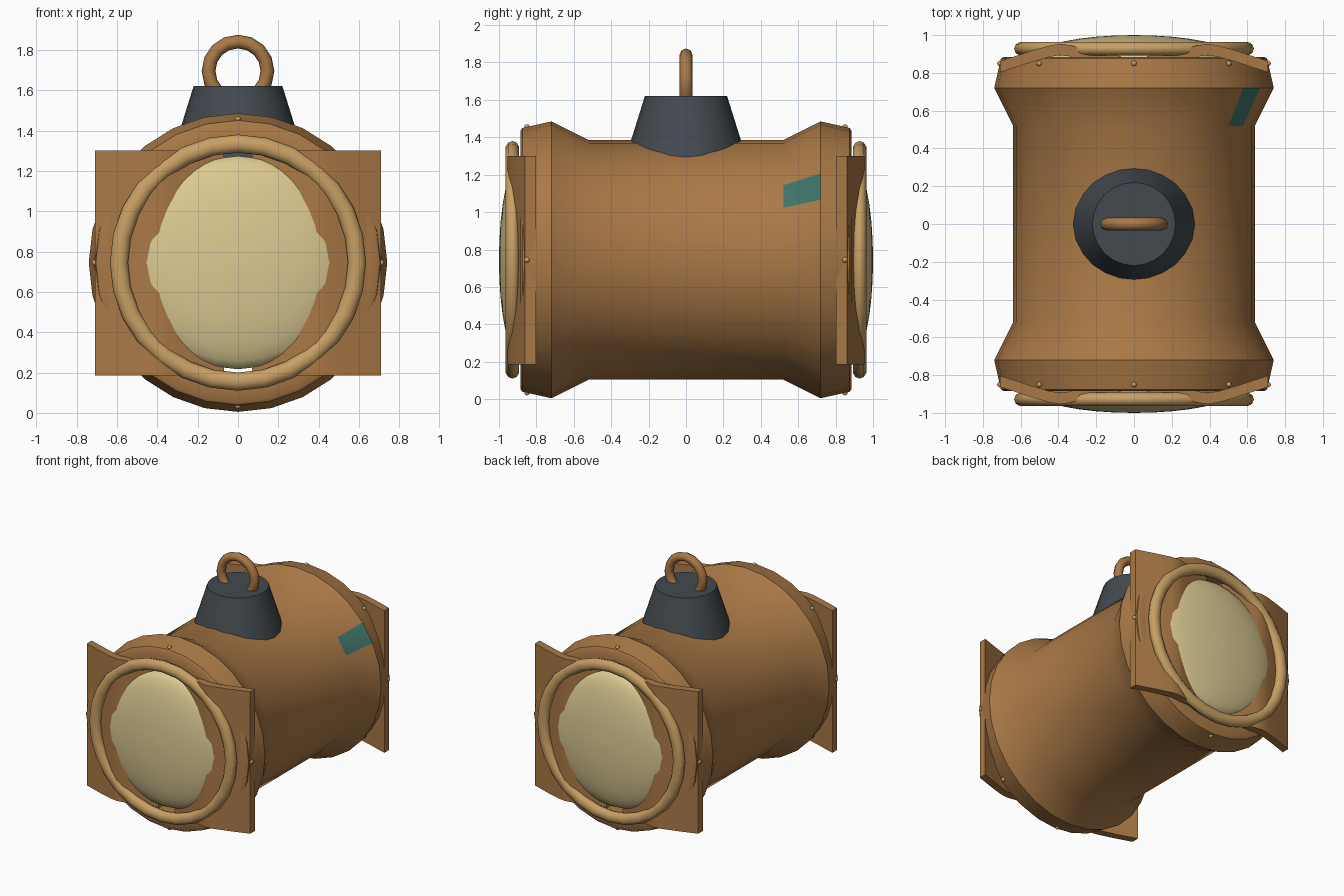
import bpy, math
from math import sin, cos, pi, radians

if "Cube" in bpy.data.objects:
    bpy.data.objects.remove(bpy.data.objects["Cube"])

ZC = 0.745   # height of the barrel axis


def mat(name, col):
    m = bpy.data.materials.new(name)
    m.diffuse_color = (*col, 1)
    m.use_nodes = True
    m.node_tree.nodes["Principled BSDF"].inputs["Base Color"].default_value = m.diffuse_color
    return m


BROWN = mat("brown", (0.40, 0.19, 0.062))
TAN = mat("tan", (0.58, 0.35, 0.13))
CREAM = mat("cream", (0.72, 0.59, 0.29))
DARK = mat("charcoal", (0.055, 0.067, 0.078))
TEAL = mat("teal", (0.048, 0.17, 0.14))


def add(name, verts, faces, *mats, angle=35):
    me = bpy.data.meshes.new(name)
    me.from_pydata(verts, [], faces)
    me.validate()
    ob = bpy.data.objects.new(name, me)
    bpy.context.collection.objects.link(ob)
    for m in mats:
        me.materials.append(m)
    finish(ob, angle)
    return ob


def finish(ob, angle=35):
    bpy.ops.object.select_all(action='DESELECT')
    bpy.context.view_layer.objects.active = ob
    ob.select_set(True)
    bpy.ops.object.mode_set(mode='EDIT')
    bpy.ops.mesh.select_all(action='SELECT')
    bpy.ops.mesh.normals_make_consistent(inside=False)
    bpy.ops.object.mode_set(mode='OBJECT')
    bpy.ops.object.shade_smooth_by_angle(angle=radians(angle))


def lathe_y(name, prof, n, *mats, closed=False):
    """Revolve (radius, y) points around the barrel axis."""
    v = [(r * cos(2 * pi * i / n), y, ZC + r * sin(2 * pi * i / n))
         for r, y in prof for i in range(n)]
    k = len(prof)
    f = [(j * n + i, j * n + (i + 1) % n, (j + 1) % k * n + (i + 1) % n, (j + 1) % k * n + i)
         for j in range(k if closed else k - 1) for i in range(n)]
    return add(name, v, f, *mats)


def torus(name, loc, major, minor, n, m, material):
    bpy.ops.mesh.primitive_torus_add(location=loc, rotation=(pi / 2, 0, 0), major_radius=major,
                                     minor_radius=minor, major_segments=n, minor_segments=m)
    ob = bpy.context.object
    ob.name = name
    ob.data.materials.append(material)
    finish(ob, 60)
    return ob


# Flared hollow barrel
half = [(0.64, 0.52), (0.74, 0.72), (0.705, 0.875), (0.69, 0.885), (0.61, 0.885)]
prof = [(r, -y) for r, y in reversed(half)] + half
barrel = lathe_y("barrel", prof, 28, BROWN, TEAL, closed=True)

# Teal patch: one panel of the rear flare
for p in barrel.data.polygons:
    c = p.center
    a = math.degrees(math.atan2(c.z - ZC, c.x))
    if 0.55 < c.y < 0.7 and 26 < a < 38:
        p.material_index = 1

# Parts repeated at both ends
wing = [(0.07, 0.888), (0.285, 0.932), (0.34, 0.947), (0.39, 0.954), (0.45, 0.944), (0.55, 0.915), (0.71, 0.862)]
for end, s in (("front", -1), ("rear", 1)):
    # Bent square end plate in two halves
    for side, sx in (("left", -1), ("right", 1)):
        loop = [(x, y) for x, y in wing] + [(x, y - 0.06) for x, y in reversed(wing)]
        n = len(loop)
        v = [(sx * x, s * y, z) for z in (0.185, 1.30) for x, y in loop]
        f = [(i, (i + 1) % n, n + (i + 1) % n, n + i) for i in range(n)]
        k = len(wing)
        for o in (0, n):
            f += [(o + i, o + i + 1, o + n - 2 - i, o + n - 1 - i) for i in range(k - 1)]
        add(f"{end}_plate_{side}", v, f, BROWN, angle=30)

    # Rim ring
    torus(f"{end}_rim", (0, s * 0.928, ZC), 0.59, 0.045, 28, 10, TAN).scale = (1, 1, 0.85)

    # Shallow domed lens
    steps = 8
    dome = [(0.528 * cos(pi / 2 * i / steps) + 0.0005, s * (0.885 + 0.115 * sin(pi / 2 * i / steps)))
            for i in range(steps + 1)]
    lathe_y(f"{end}_lens", [(0.0005, s * 0.88)] + dome, 28, CREAM)

    # Rivets around the flare
    for i in range(8):
        a = pi / 4 * i
        bpy.ops.mesh.primitive_uv_sphere_add(segments=8, ring_count=6, radius=0.015,
                                             location=(0.71 * cos(a), s * 0.85, ZC + 0.71 * sin(a)))
        ob = bpy.context.object
        ob.name = f"{end}_rivet_{i + 1}"
        ob.data.materials.append(TAN)
        finish(ob, 60)

# Tapered cap on top
bpy.ops.mesh.primitive_cone_add(vertices=24, radius1=0.345, radius2=0.22, depth=0.40,
                                location=(0, 0, 1.42))
cap = bpy.context.object
cap.name = "top_cap"
cap.data.materials.append(DARK)
finish(cap)

# Hanging loop
torus("hanging_loop", (0, 0, 1.695), 0.146, 0.034, 16, 8, BROWN)
